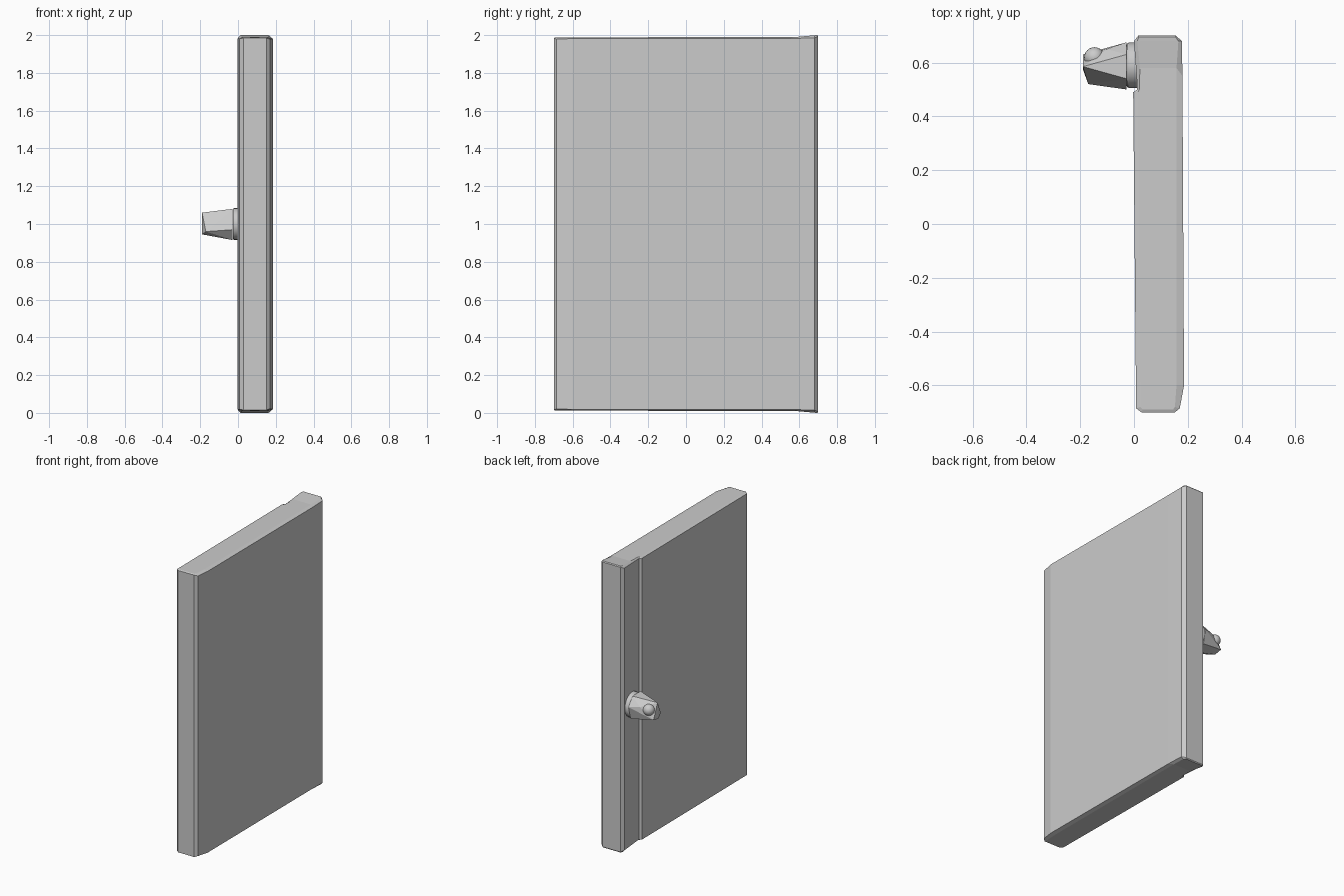
import bpy, bmesh
from mathutils import Vector

if "Cube" in bpy.data.objects:
    bpy.data.objects.remove(bpy.data.objects["Cube"])

def finish(bm, name):
    bmesh.ops.recalc_face_normals(bm, faces=bm.faces)
    me = bpy.data.meshes.new(name)
    bm.to_mesh(me)
    bm.free()
    ob = bpy.data.objects.new(name, me)
    bpy.context.collection.objects.link(ob)
    return ob

# door slab plan: outer x, outer y, cap x, cap y, edge inset in z, cap inset in z
plan = [
    (0.155, 0.70, 0.155, 0.695, 0.006, 0.0),
    (0.178, 0.68, 0.165, 0.68, 0.015, 0.001),
    (0.180, 0.55, 0.158, 0.58, 0.018, 0.010),
    (0.186, -0.60, 0.158, -0.60, 0.018, 0.012),
    (0.170, -0.685, 0.152, -0.68, 0.022, 0.012),
    (0.152, -0.70, 0.145, -0.69, 0.016, 0.012),
    (0.028, -0.70, 0.032, -0.69, 0.016, 0.012),
    (0.008, -0.685, 0.024, -0.68, 0.018, 0.012),
    (-0.003, 0.49, 0.014, 0.49, 0.018, 0.012),
    (0.012, 0.50, 0.020, 0.50, 0.018, 0.011),
    (0.012, 0.515, 0.022, 0.58, 0.018, 0.010),
    (0.000, 0.68, 0.012, 0.68, 0.015, 0.001),
    (0.016, 0.70, 0.018, 0.695, 0.006, 0.0),
]
bm = bmesh.new()
rings = [
    [bm.verts.new((p[2], p[3], p[5])) for p in plan],
    [bm.verts.new((p[0], p[1], p[4])) for p in plan],
    [bm.verts.new((p[0], p[1], 2 - p[4])) for p in plan],
    [bm.verts.new((p[2], p[3], 2 - p[5])) for p in plan],
]
n = len(plan)
for a, b in zip(rings, rings[1:]):
    for i in range(n):
        j = (i + 1) % n
        bm.faces.new((a[i], a[j], b[j], b[i]))
for r in (rings[0], rings[-1]):
    bm.faces.new(r[2:11])                    # long flat cap
    bm.faces.new((r[1], r[2], r[10], r[11]))  # ramp up to the latch edge
    bm.faces.new((r[0], r[1], r[11], r[12]))
finish(bm, "door_slab")

def hull(name, points):
    bm = bmesh.new()
    for p in points:
        bm.verts.new(p)
    res = bmesh.ops.convex_hull(bm, input=bm.verts)
    bmesh.ops.delete(bm, geom=[v for v in bm.verts if not v.link_faces], context='VERTS')
    return finish(bm, name)

# faceted handle
base = [(0.54, 1.08), (0.50, 0.97), (0.55, 0.915), (0.65, 0.93), (0.675, 1.02), (0.63, 1.08)]
hull("handle", [(-0.028, y, z) for y, z in base] + [
    (-0.17, 0.52, 0.96), (-0.19, 0.585, 1.06), (-0.19, 0.63, 0.955),
    (-0.19, 0.575, 0.945), (-0.10, 0.65, 1.03)])

# round collar between handle and door
bpy.ops.mesh.primitive_cylinder_add(vertices=24, radius=0.084, depth=0.045,
                                    location=(-0.005, 0.59, 1.0), rotation=(0, 1.5708, 0))
bpy.context.object.name = "handle_collar"
mod = bpy.context.object.modifiers.new("bevel", 'BEVEL')
mod.width = 0.008
mod.segments = 2
bpy.ops.object.shade_smooth_by_angle()

# rounded button on the handle
bpy.ops.mesh.primitive_uv_sphere_add(segments=24, ring_count=12, radius=0.038,
                                     location=(-0.147, 0.619, 1.012))
bpy.context.object.name = "handle_button"
bpy.ops.object.shade_smooth_by_angle()
